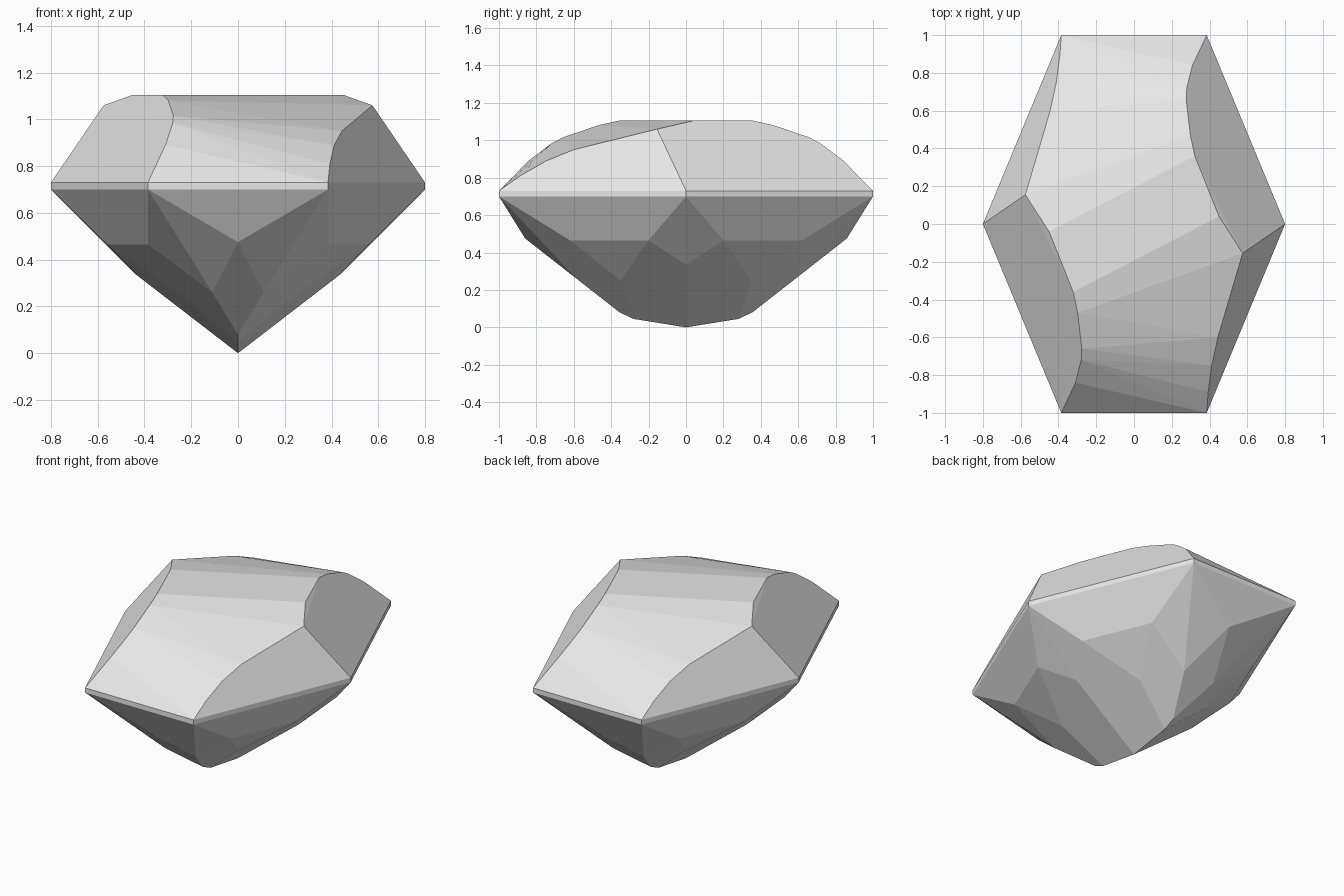
import bpy
import bmesh
from math import radians

cube = bpy.data.objects.get("Cube")
if cube:
    bpy.data.objects.remove(cube, do_unlink=True)

LENGTH, WIDTH, CORNER = 1.0, 0.8, 0.385
GIRDLE_LOW, GIRDLE_TOP = 0.70, 0.73
SLOPE = (WIDTH - CORNER) / LENGTH          # plan taper of the long sides


def side_x(y, z, inset):
    """x on a long crown facet that leans in by inset per unit of height."""
    return WIDTH - SLOPE * y - inset * (z - GIRDLE_TOP)


def both_ends(points):
    """Repeat points by a half turn about the vertical axis."""
    return points + [(-x, -y, z) for x, y, z in points]


def four_ways(points):
    """Repeat points in all four quadrants."""
    return [(sx * x, sy * y, z) for x, y, z in points
            for sx in (1, -1) for sy in (1, -1)]


# Girdle: thin six-sided band
girdle = four_ways([(x, y, z) for z in (GIRDLE_LOW, GIRDLE_TOP)
                    for x, y in ((WIDTH, 0), (CORNER, LENGTH))])

# Crown: steep facets, shallow facets and the twisted bands between their rims
steep_rim = [(0.89, 0.808), (0.75, 0.889), (0.60, 0.950), (0.24, 1.040)]
shallow_rim = [(0.84, 0.892), (0.72, 0.983), (0.66, 1.015), (0.47, 1.080),
               (0.36, 1.105), (-0.04, 1.105)]
crown = [(side_x(y, z, 0.487), -y, z) for y, z in steep_rim]
crown += [(side_x(y, z, 0.876), y, z) for y, z in shallow_rim if y > 0]
crown += [(0.45, 0.04, 1.105), (0.575, -0.155, 1.06)]

# Pavilion: kites at the points, with a short keel underneath
pavilion = four_ways([
    (0.56, 0.20, 0.465), (CORNER, 0.62, 0.465), (0.247, 0.35, 0.25),
    (0.11, 0.585, 0.26), (0.435, 0, 0.335),
    (0, 0.86, 0.475), (0, 0.355, 0.08), (0, 0.28, 0.045), (0, 0, 0),
])

bm = bmesh.new()
for point in girdle + both_ends(crown) + pavilion:
    bm.verts.new(point)
bmesh.ops.remove_doubles(bm, verts=bm.verts[:], dist=0.001)
hull = bmesh.ops.convex_hull(bm, input=bm.verts[:])
spare = {v for v in hull["geom_interior"] + hull["geom_unused"]
         if isinstance(v, bmesh.types.BMVert) and not v.link_faces}
bmesh.ops.delete(bm, geom=list(spare), context='VERTS')
# Join the triangles of each flat facet
bmesh.ops.dissolve_limit(bm, angle_limit=radians(2), verts=bm.verts[:],
                         edges=bm.edges[:])
bmesh.ops.recalc_face_normals(bm, faces=bm.faces[:])

mesh = bpy.data.meshes.new("cut_gem")
bm.to_mesh(mesh)
bm.free()
gem = bpy.data.objects.new("cut_gem", mesh)
bpy.context.collection.objects.link(gem)

grey = bpy.data.materials.new("pale_grey")
grey.use_nodes = True
colour = (0.8, 0.8, 0.8, 1)
grey.diffuse_color = colour
grey.node_tree.nodes["Principled BSDF"].inputs["Base Color"].default_value = colour
mesh.materials.append(grey)
